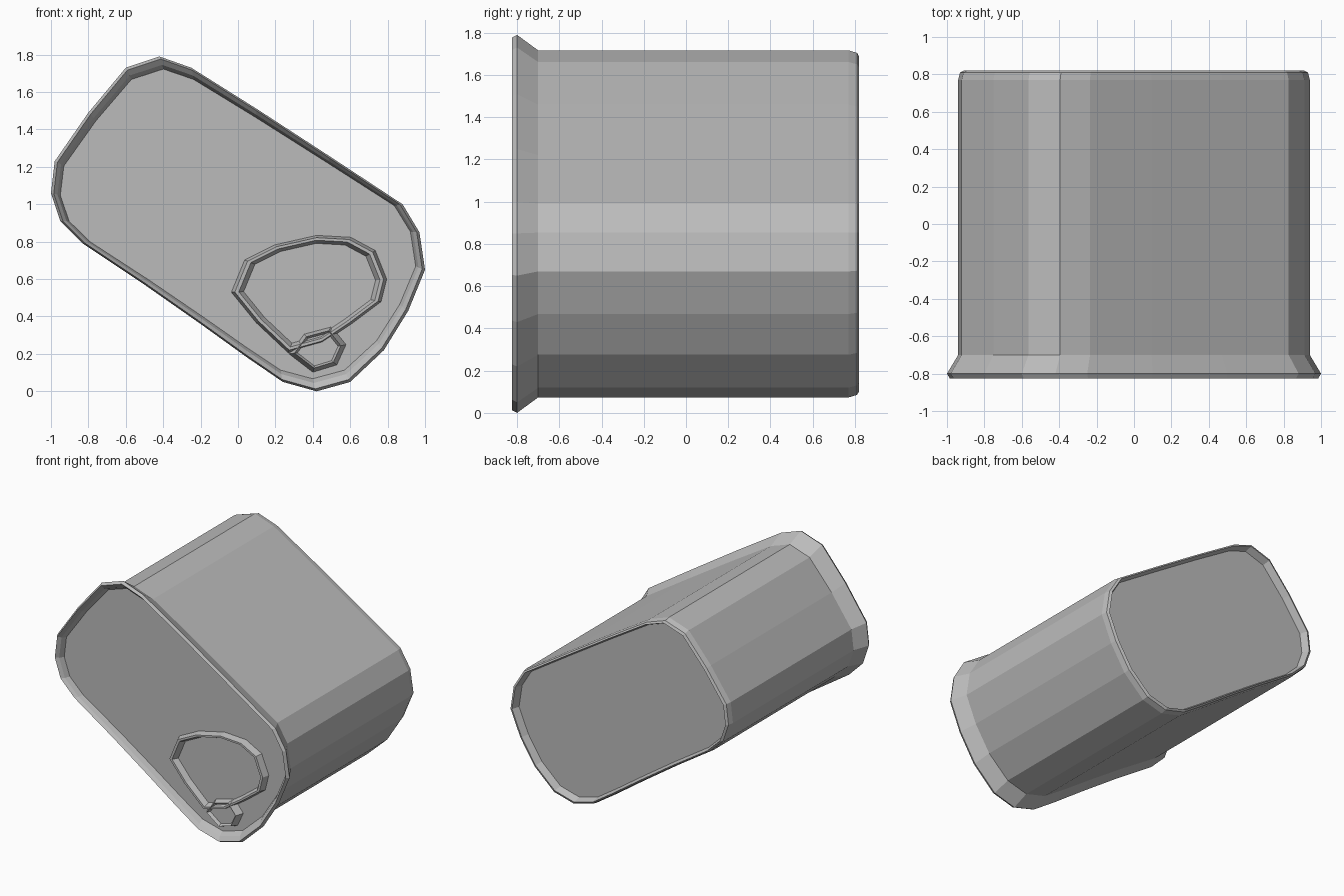
import bpy, bmesh

if "Cube" in bpy.data.objects:
    bpy.data.objects.remove(bpy.data.objects["Cube"])

grey = bpy.data.materials.new("plain grey")
grey.diffuse_color = (0.5, 0.5, 0.5, 1)
grey.use_nodes = True
grey.node_tree.nodes["Principled BSDF"].inputs["Base Color"].default_value = grey.diffuse_color


def loft(name, outline, sections, centre):
    """Skin an x-z outline through (y, x scale, z scale) sections and cap both ends."""
    bm = bmesh.new()
    cx, cz = centre
    rings = [[bm.verts.new((cx + (x - cx) * sx, y, cz + (z - cz) * sz)) for x, z in outline]
             for y, sx, sz in sections]
    n = len(outline)
    for a, b in zip(rings, rings[1:]):
        for i in range(n):
            j = (i + 1) % n
            bm.faces.new((a[i], a[j], b[j], b[i]))
    bm.faces.new(rings[0])
    bm.faces.new(rings[-1])
    bmesh.ops.recalc_face_normals(bm, faces=bm.faces)
    mesh = bpy.data.meshes.new(name)
    bm.to_mesh(mesh)
    bm.free()
    mesh.materials.append(grey)
    obj = bpy.data.objects.new(name, mesh)
    bpy.context.collection.objects.link(obj)
    return obj


# Tilted rounded body: recessed front panel, flared front lip, shallow recessed back panel
body_outline = [(-.42, 1.79), (-.6, 1.73), (-.8, 1.49), (-.98, 1.23), (-1, 1.06), (-.95, .91),
                (-.83, .79), (-.5, .57), (-.2, .36), (.05, .18), (.24, .05), (.42, 0), (.6, .05),
                (.78, .22), (.91, .43), (1, .65), (.97, .85), (.88, 1.0), (.5, 1.25),
                (.1, 1.51), (-.25, 1.73)]
loft("body", body_outline,
     [(-.76, .95, .925), (-.80, .965, .95), (-.825, .985, .985), (-.80, 1, 1), (-.70, .94, .918),
      (.77, .94, .918), (.81, .93, .905), (.82, .91, .885), (.77, .885, .86)], (0, .895))

# Raised oval rim on the lower front, with a shallow dished centre
oval_outline = [(-.03, .53), (.04, .70), (.2, .78), (.42, .83), (.6, .82), (.73, .75), (.79, .60),
                (.76, .48), (.6, .36), (.45, .26), (.27, .21), (.1, .37)]
loft("oval_rim", oval_outline,
     [(-.77, .86, .86), (-.81, .92, .92), (-.81, .97, .97), (-.74, 1.03, 1.03)], (.4, .55))

# Small bump between the oval and the lower lip
bump_outline = [(.27, .2), (.35, .31), (.5, .35), (.58, .25), (.53, .14), (.4, .1)]
loft("lower_bump", bump_outline,
     [(-.79, .7, .7), (-.815, .8, .8), (-.74, 1.05, 1.05)], (.43, .22))
